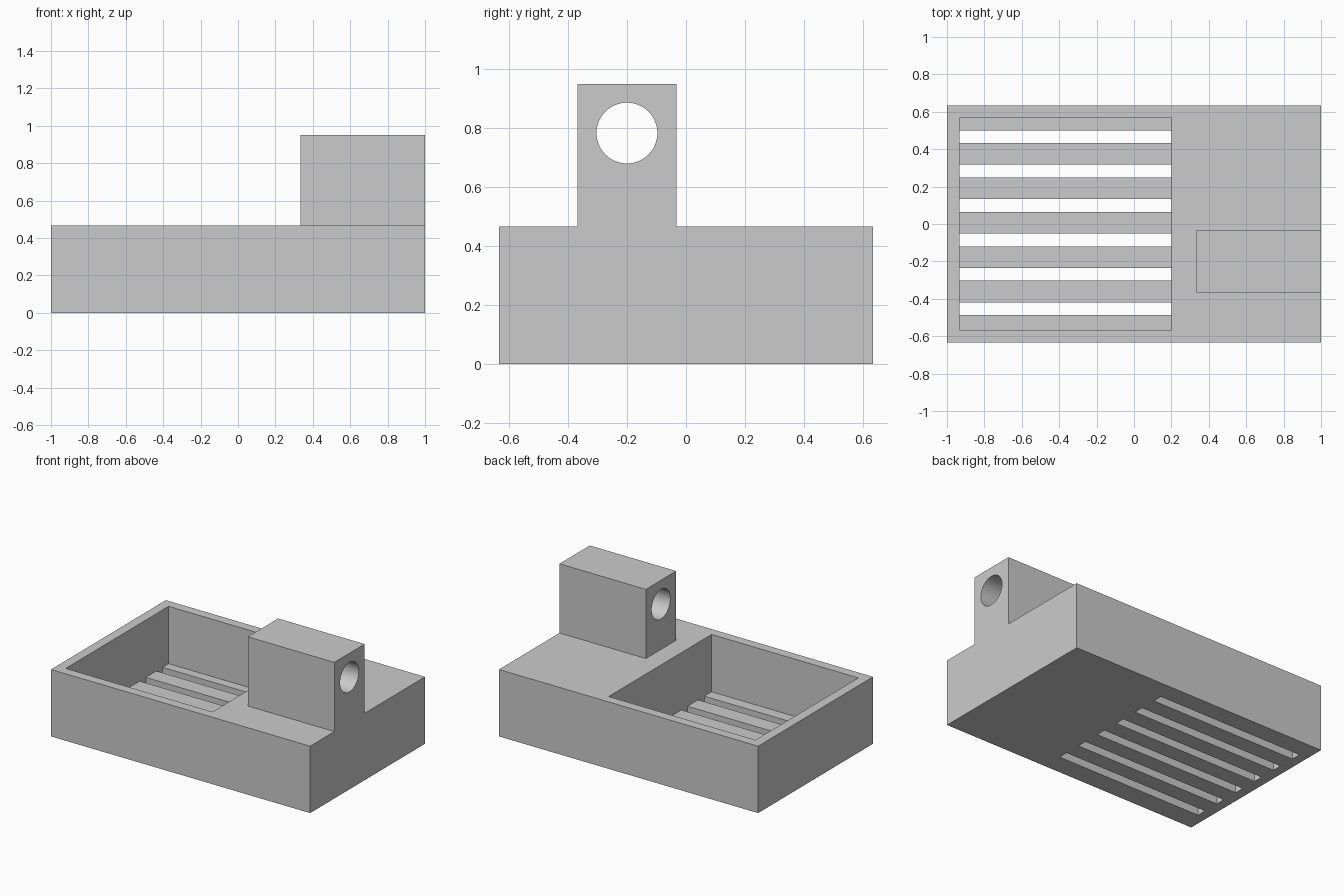
import bpy
import math

if "Cube" in bpy.data.objects:
    bpy.data.objects.remove(bpy.data.objects["Cube"])

gray = bpy.data.materials.new("light gray")
gray.diffuse_color = (0.6, 0.6, 0.6, 1)
gray.use_nodes = True
gray.node_tree.nodes["Principled BSDF"].inputs["Base Color"].default_value = gray.diffuse_color


def box(name, x, y, z):
    """Box from (min, max) ranges on each axis."""
    bpy.ops.mesh.primitive_cube_add(size=1, location=[sum(r) / 2 for r in (x, y, z)])
    ob = bpy.context.object
    ob.name = name
    ob.scale = [r[1] - r[0] for r in (x, y, z)]
    bpy.ops.object.transform_apply(location=True, rotation=True, scale=True)
    ob.data.materials.append(gray)
    return ob


def combine(target, tool, operation):
    """Apply a boolean and discard the tool."""
    mod = target.modifiers.new(operation.lower(), "BOOLEAN")
    mod.operation, mod.solver, mod.object = operation, "EXACT", tool
    bpy.context.view_layer.objects.active = target
    bpy.ops.object.modifier_apply(modifier=mod.name)
    bpy.data.objects.remove(tool, do_unlink=True)


# Tray body with the raised holder block
tray = box("drain_tray", (-1, 1), (-0.633, 0.633), (0, 0.467))
block = box("holder_block", (0.333, 1), (-0.367, -0.033), (0.3, 0.95))
combine(tray, block, "UNION")

# Basin
basin = box("basin_cutter", (-0.933, 0.2), (-0.567, 0.567), (0.067, 0.6))
combine(tray, basin, "DIFFERENCE")

# Drain slots through the floor
for i in range(6):
    y = 0.467 - i * 0.184
    slot = box("slot_cutter", (-0.933, 0.2), (y - 0.034, y + 0.034), (-0.1, 0.2))
    combine(tray, slot, "DIFFERENCE")

# Round hole along the holder block
bpy.ops.mesh.primitive_cylinder_add(vertices=64, radius=0.103, depth=1,
                                    location=(0.667, -0.2, 0.783),
                                    rotation=(0, math.pi / 2, 0))
hole = bpy.context.object
hole.data.materials.append(gray)
combine(tray, hole, "DIFFERENCE")

bpy.ops.object.select_all(action="DESELECT")
tray.select_set(True)
bpy.context.view_layer.objects.active = tray
bpy.ops.object.shade_smooth_by_angle(angle=math.radians(30))
